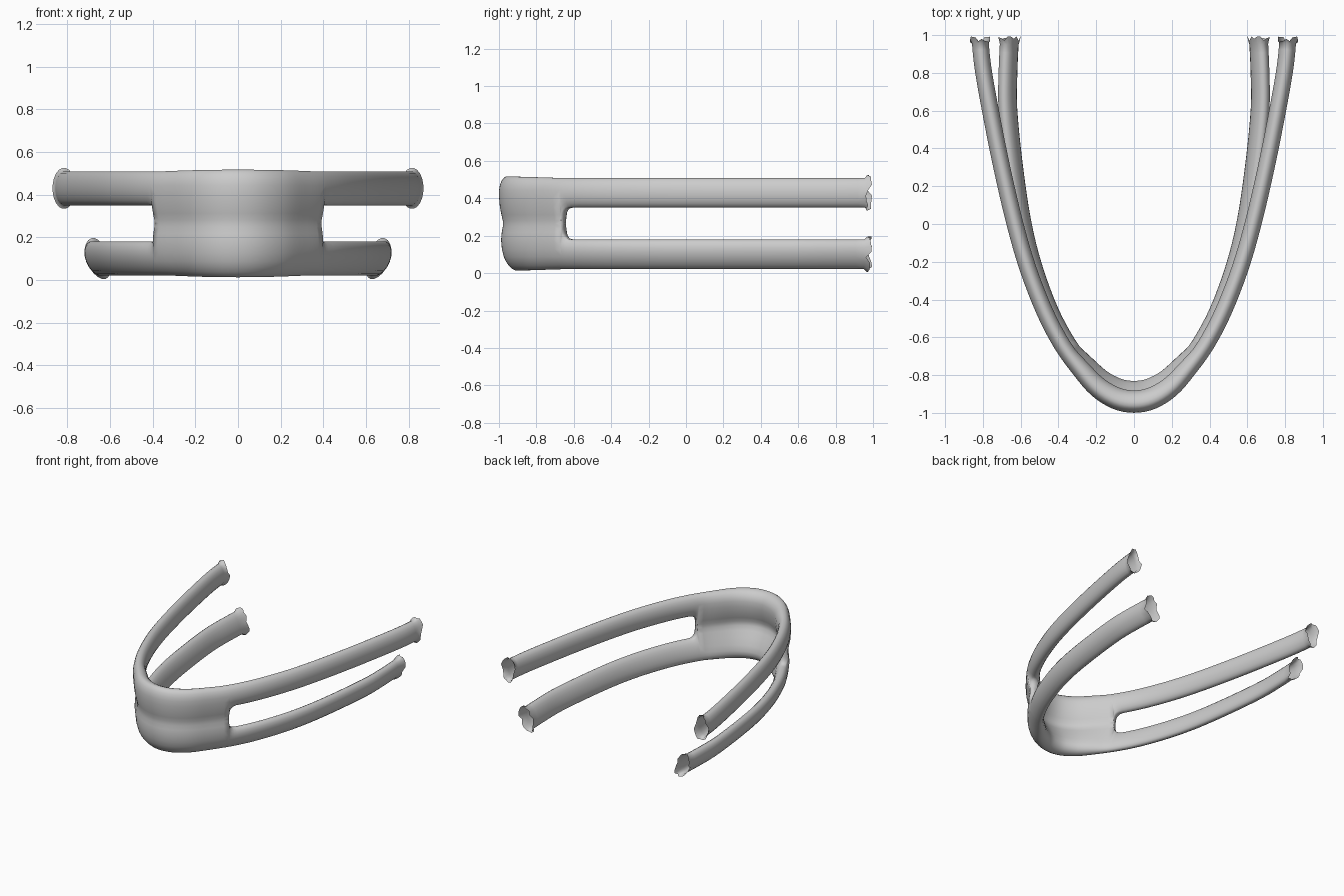
import bpy, bmesh, random
from math import sin, cos, radians, hypot

if "Cube" in bpy.data.objects:
    bpy.data.objects.remove(bpy.data.objects["Cube"])
random.seed(4)

N = 20            # points round each tube
JOIN = 3.9        # path position where the panel splits into two arms
MID = 0.265       # height of the panel's middle line
FRONT = [(-.1, -.935), (0, -.955), (.1, -.935), (.2, -.87), (.29, -.765), (.38, -.64), (.47, -.47)]
UPPER = FRONT + [(.56, -.24), (.63, 0), (.70, .3), (.76, .6), (.80, .83), (.815, .985), (.82, 1.1)]
LOWER = FRONT + [(.555, -.24), (.615, 0), (.66, .3), (.69, .6), (.69, .8), (.682, .985), (.68, 1.1)]


def path_point(pts, t):
    """Smooth curve through the points; returns position and outward normal."""
    i = min(int(t), len(pts) - 4)
    f = t - i
    pos, tan = [], []
    for ax in (0, 1):
        a, b, c, d = (pts[i + j][ax] for j in range(4))
        k1, k2, k3 = (c - a) / 2, a - 2.5 * b + 2 * c - d / 2, (d - a) / 2 + 1.5 * (b - c)
        pos.append(b + k1 * f + k2 * f * f + k3 * f ** 3)
        tan.append(k1 + 2 * k2 * f + 3 * k3 * f * f)
    n = hypot(*tan)
    return pos, (tan[1] / n, -tan[0] / n)


def ring(bm, pts, t, lower):
    """One cross-section of the upper or lower band."""
    pos, nrm = path_point(pts, t)
    zc, sgn = (.10, -1) if lower else (.43, 1)
    q = min(max((t - JOIN) / .35, 0), 1)
    gap = .085 * (1 - (1 - q) ** 3) ** (1 / 3)
    web = 1 - q
    pad = max(0, 1 - (t / 3.6) ** 2)
    end = t > 10.99
    flare = 1.2 if end else 1
    verts = []
    for k in range(N):
        a = radians(-90 + 360 / N * (k + .5))
        c, s = cos(a), sin(a)
        if s < 0:
            f = -s / cos(radians(180 / N))
            reach = abs(zc - MID) - gap
            z = zc - sgn * f * reach * flare
            mag = abs(c) + (max(abs(c), .55) - abs(c)) * web
        else:
            f, mag = 0, abs(c)
            z = zc + sgn * s * (.08 + .008 * pad) * flare
        thick = .055 if lower else .03
        thick += (.03 - thick) * f * web
        u = mag * .045 * flare if c > 0 else -mag * (.045 * flare + thick * pad)
        if lower:
            u -= .8 * (MID - z) ** 2
        y = pos[1] + nrm[1] * u
        if end:
            y = .985 + random.uniform(-.025, .012)
        verts.append(bm.verts.new((pos[0] + nrm[0] * u, y, z)))
    return verts


stations = [JOIN * i / 16 for i in range(17)]
stations += [JOIN + .35 * q for q in (.02, .08, .2, .4, .65, 1)]
stations += [4.25 + (10.8 - 4.25) * i / 26 for i in range(1, 27)] + [11]

# half of the band: upper and lower tubes, merged along the front panel
bm = bmesh.new()
for pts, lower in ((UPPER, False), (LOWER, True)):
    rings = [ring(bm, pts, t, lower) for t in stations]
    for i in range(len(rings) - 1):
        a, b = rings[i], rings[i + 1]
        for k in range(N):
            if k == N - 1 and i < 16:
                continue          # no inner wall inside the panel
            m = (k + 1) % N
            bm.faces.new((a[k], b[k], b[m], a[m]))
bmesh.ops.remove_doubles(bm, verts=bm.verts, dist=.0005)
bmesh.ops.recalc_face_normals(bm, faces=bm.faces)
mesh = bpy.data.meshes.new("split_band")
bm.to_mesh(mesh)
bm.free()
band = bpy.data.objects.new("split_band", mesh)
bpy.context.collection.objects.link(band)
for p in mesh.polygons:
    p.use_smooth = True

# other half
mirror = band.modifiers.new("mirror", 'MIRROR')
mirror.use_clip = True
mirror.merge_threshold = .001
